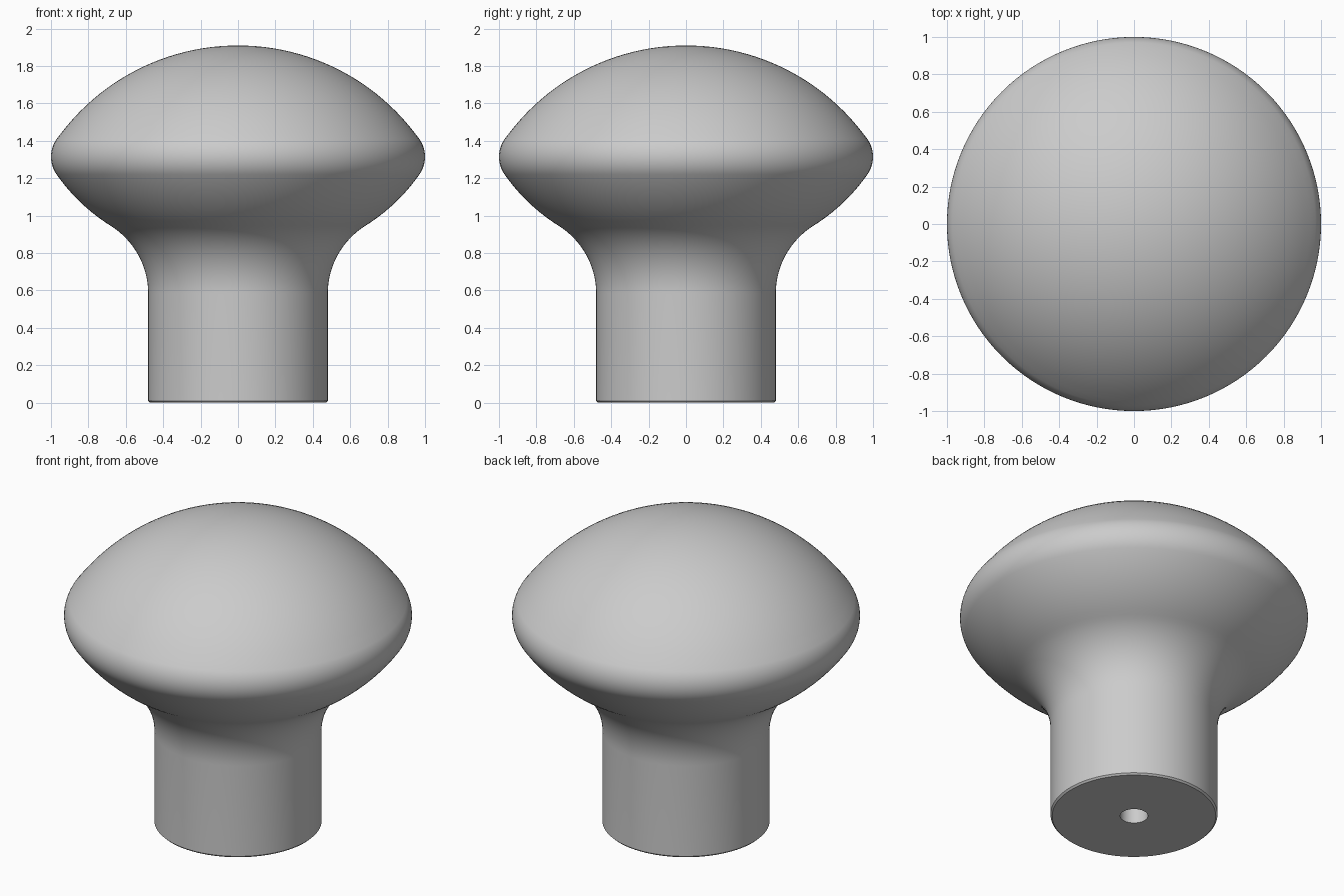
import bpy
import bmesh
from math import sin, cos, tau, radians

old = bpy.data.objects.get("Cube")
if old:
    bpy.data.objects.remove(old, do_unlink=True)

SIDES = 128

grey = bpy.data.materials.new("plain grey")
grey.use_nodes = True
COLOUR = (0.6, 0.6, 0.6, 1)
grey.diffuse_color = COLOUR
grey.node_tree.nodes["Principled BSDF"].inputs["Base Color"].default_value = COLOUR


def arc(cx, cz, radius, start, end, steps):
    """Points on a circle in the profile plane, angles in degrees."""
    angles = [radians(start + (end - start) * i / steps) for i in range(steps + 1)]
    return [(cx + radius * cos(a), cz + radius * sin(a)) for a in angles]


def lathe(name, profile, sides):
    """Revolve (radius, height) points about the z axis."""
    bm = bmesh.new()
    verts = [bm.verts.new((r, 0, z)) for r, z in profile]
    edges = [bm.edges.new(pair) for pair in zip(verts, verts[1:])]
    bmesh.ops.spin(bm, geom=verts + edges, cent=(0, 0, 0), axis=(0, 0, 1),
                   angle=tau, steps=sides, use_merge=False)
    bmesh.ops.remove_doubles(bm, verts=bm.verts, dist=0.0001)
    bmesh.ops.recalc_face_normals(bm, faces=bm.faces)
    mesh = bpy.data.meshes.new(name)
    bm.to_mesh(mesh)
    bm.free()
    mesh.materials.append(grey)
    obj = bpy.data.objects.new(name, mesh)
    bpy.context.collection.objects.link(obj)
    return obj


# Screw hole and flat foot
profile = [(0, 0.6), (0.08, 0.6), (0.08, 0), (0.47, 0), (0.48, 0.01)]
# Stem flaring into the underside of the head
profile += arc(0.908, 0.583, 0.428, 180, 122, 16)
# Rounded underside
profile += arc(0.151, 1.794, 1.0, -58, -35, 10)[1:]
# Soft rim
profile += arc(0.835, 1.315, 0.165, -35, 35, 14)[1:]
# Domed top
profile += arc(0, 0.722, 1.188, 35.3, 90, 24)[1:]

knob = lathe("knob", profile, SIDES)
bpy.ops.object.select_all(action="DESELECT")
knob.select_set(True)
bpy.context.view_layer.objects.active = knob
bpy.ops.object.shade_smooth_by_angle(angle=radians(30))
